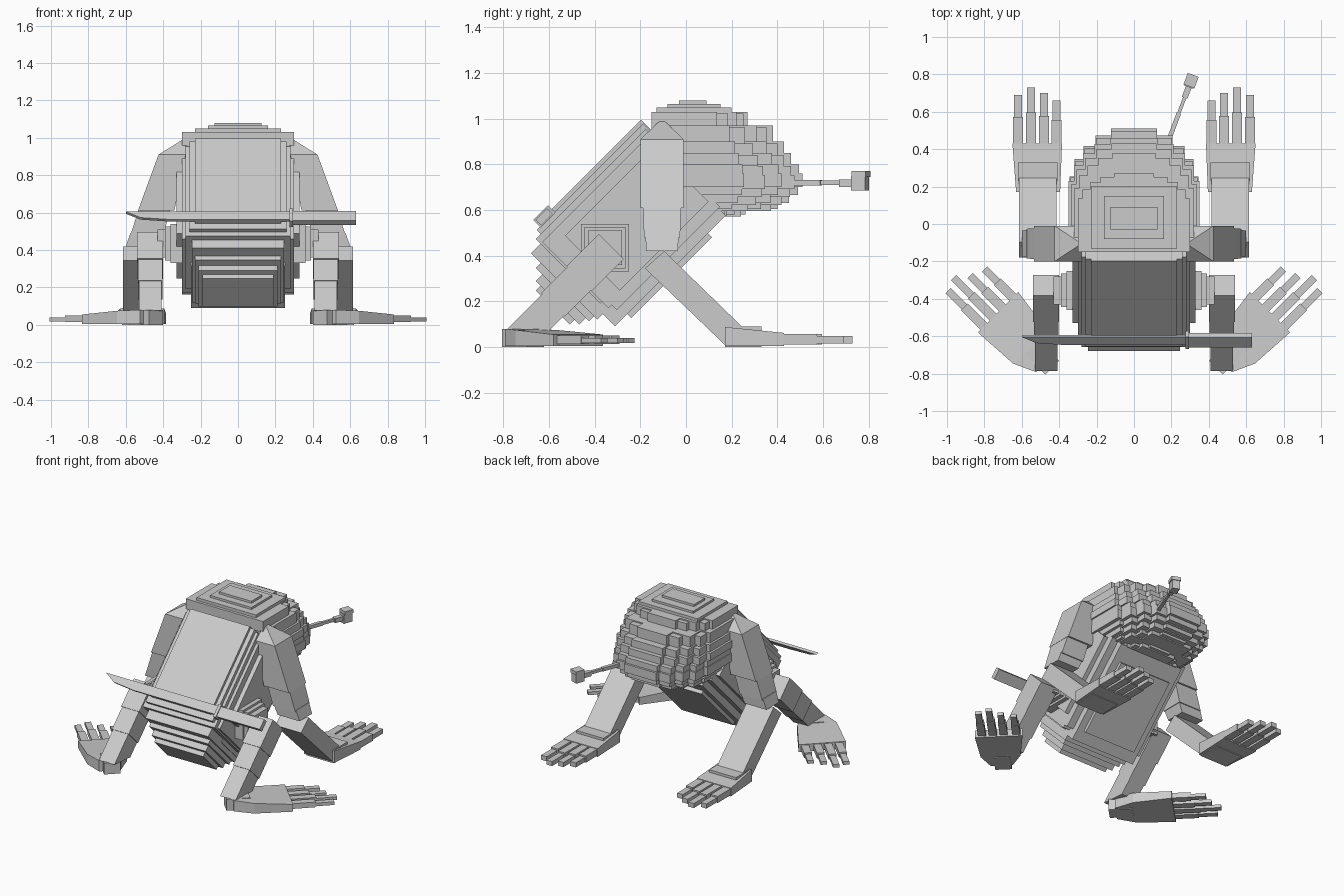
import bpy, bmesh, math
from mathutils import Matrix, Vector

old = bpy.data.objects.get("Cube")
if old:
    bpy.data.objects.remove(old, do_unlink=True)

grey = bpy.data.materials.new("plain_grey")
grey.use_nodes = True
GREY = (0.6, 0.6, 0.6, 1)
grey.diffuse_color = GREY
grey.node_tree.nodes["Principled BSDF"].inputs["Base Color"].default_value = GREY


def add_hull(bm, points):
    verts = [bm.verts.new(p) for p in points]
    bmesh.ops.convex_hull(bm, input=verts)


def corners(x0, x1, y0, y1, z0, z1):
    return [(x, y, z) for x in (x0, x1) for y in (y0, y1) for z in (z0, z1)]


def part(name, hulls, matrix=Matrix(), both=False):
    """One object from convex pieces, optionally with its mirror twin."""
    for side in ((1, -1) if both else (1,)):
        bm = bmesh.new()
        for points in hulls:
            placed = [matrix @ Vector(p) for p in points]
            add_hull(bm, [(p.x * side, p.y, p.z) for p in placed])
        bmesh.ops.dissolve_limit(bm, angle_limit=0.01, verts=bm.verts, edges=bm.edges)
        bmesh.ops.recalc_face_normals(bm, faces=bm.faces)
        label = name if not both else ("left_" if side == 1 else "right_") + name
        mesh = bpy.data.meshes.new(label)
        bm.to_mesh(mesh)
        bm.free()
        mesh.materials.append(grey)
        bpy.context.collection.objects.link(bpy.data.objects.new(label, mesh))


tilt = Matrix.Rotation(math.radians(45), 4, "X")

# Leaning shell: half width, lower end, upper end, belly depth, back depth
shell = [
    (.23, -.06, .565, .45, .844), (.26, -.10, .56, .40, .825),
    (.28, -.13, .55, .40, .80), (.30, -.12, .54, .36, .77),
    (.33, -.03, .52, .38, .72), (.245, -.19, .50, .36, .77),
    (.23, -.22, .50, .38, .71), (.21, -.26, .50, .40, .67),
    (.19, -.29, .50, .43, .64)]
part("back_shell", [corners(-w, w, a, b, c, d) for w, a, b, c, d in shell], tilt)
belly = [(.30, -.10, .54, .33, .6), (.25, -.156, .53, .284, .6), (.2, -.08, .42, .26, .6)]
part("belly_plates", [corners(-w, w, a, b, c, d) for w, a, b, c, d in belly], tilt)

# Head: bottom, top, half width, rear, nose reach of each layer
layers = [
    (.58, .61, .22, .12, .26), (.605, .635, .27, .08, .40), (.63, .67, .30, .04, .45),
    (.665, .71, .32, .0, .49), (.70, .76, .345, -.02, .51), (.75, .80, .34, -.04, .495),
    (.80, .85, .35, -.07, .46), (.85, .90, .335, -.10, .43), (.90, .97, .32, -.13, .38),
    (.96, 1.03, .30, -.15, .27), (1.02, 1.05, .23, -.13, .20),
    (1.04, 1.065, .16, -.08, .15), (1.06, 1.08, .125, -.03, .09)]
head = []
for z0, z1, w, y0, y1 in layers:
    if z1 > 1.03:
        head.append(corners(-w, w, y0, y1, z0, z1))
        continue
    # Narrower blocks reach further forward to round the snout
    for i, (wide, reach) in enumerate(((1, .5), (.92, .68), (.78, .82), (.6, .93), (.36, 1))):
        drop = .008 * (i % 2)
        head.append(corners(-w * wide, w * wide, y0, max(y1 * reach, y0 + .05),
                            z0 - drop, z1 - drop))
part("head", head)

# Pipe held in the mouth
aim = Matrix.Translation((.19, .46, .72)) @ Matrix.Rotation(math.radians(-20.6), 4, "Z")
part("pipe", [
    corners(-.012, .012, -.06, .14, -.012, .012),
    corners(-.009, .009, .1, .25, -.01, .01),
    corners(-.016, .016, .23, .30, -.018, .014),
    corners(-.026, .026, .29, .355, -.035, .03),
    corners(-.031, .031, .295, .36, .025, .05)], aim)

# Sword strapped across the back
blade_edge = [(.29, -.06), (-.36, -.06), (-.52, -.045), (-.6, 0), (-.45, .0), (.29, .0)]
part("sword_blade", [[(x, u, v) for x, u in blade_edge for v in (.84, .856)]], tilt)
part("sword_handle", [corners(.29, .63, -.072, .0, .825, .86),
                      corners(.275, .295, -.08, .012, .82, .866)], tilt)

# Shoulder with ridged top, then tapering arm segments
shoulder = [(x, y, z) for y in (-.2, -.01)
            for x, z in ((.28, .91), (.425, .91), (.535, .61), (.34, .61))]
shoulder += [(.28, -.105, 1.0)]


def arm_ring(x0, x1, inset, z):
    return [(x, y, z) for x in (x0, x1) for y in (-.2 + inset, -.01 - inset)]


part("upper_arm", [
    shoulder,
    arm_ring(.36, .53, .012, .62) + arm_ring(.4, .575, .016, .48),
    arm_ring(.40, .575, .022, .49) + arm_ring(.43, .60, .026, .42)], both=True)

# Forearm slopes forward and down to the wrist
part("forearm", [[(x, y, z) for x in (.415, .615)
                  for y, z in ((-.18, .345), (-.095, .42), (.25, .085), (.17, .01))]], both=True)


def digits(tips, base, half, top, low):
    """Two stepped joints for every finger or toe."""
    pieces = []
    for across, tip in tips:
        middle = base + (tip - base) * .55
        pieces.append(corners(across - half, across + half, base - .03, middle, low, top))
        pieces.append(corners(across - half * .8, across + half * .8, middle - .01, tip,
                              low + .004, top - .01))
    return pieces


# Hands
palm = [corners(.41, .62, .17, .33, 0, .09),
        [(x, y, z) for x0, x1, y, h in ((.395, .63, .17, .088), (.385, .65, .43, .062))
         for x in (x0, x1) for z in (.005, h)]]
fingers = digits([(.415, .66), (.482, .70), (.55, .73), (.62, .69)], .43, .027, .058, .012)
part("hand", palm + fingers, both=True)

# Stepped hips
part("hip", [corners(.25, .36, -.46, -.25, .33, .54),
             corners(.25, .39, -.445, -.265, .345, .525),
             corners(.25, .43, -.43, -.28, .36, .51)], both=True)

# Legs slope back and down in three segments
leg = []
for inner, outer, start, stop, lo, hi in (
        (.40, .54, .0, .20, .465, .62), (.405, .535, -.16, .02, .47, .615),
        (.41, .53, -.50, -.14, .475, .61)):
    leg.append(corners(inner, outer, start - .12, stop - .12, lo, hi))
leg[2] = [(x, y, v) for x in (.41, .53) for y, v in
          ((-.26, .475), (-.26, .61), (-.50, .61), (-.385, .475))]
part("leg", leg, tilt, both=True)

# Feet turned outward, heel to toes
turn = Matrix.Rotation(math.radians(-45), 4, "Z")
sole = [corners(.80, .905, -.233, -.08, 0, .08),
        [(x, y, z) for x0, x1, y, h in ((.79, .93, -.19, .08), (.73, .985, -.07, .075),
                                        (.695, 1.0, .18, .055))
         for x in (x0, x1) for z in (.004, h)]]
toes = digits([(.735, .395), (.815, .425), (.885, .48), (.955, .45)], .18, .025, .05, .014)
part("foot", sole + toes, turn, both=True)
